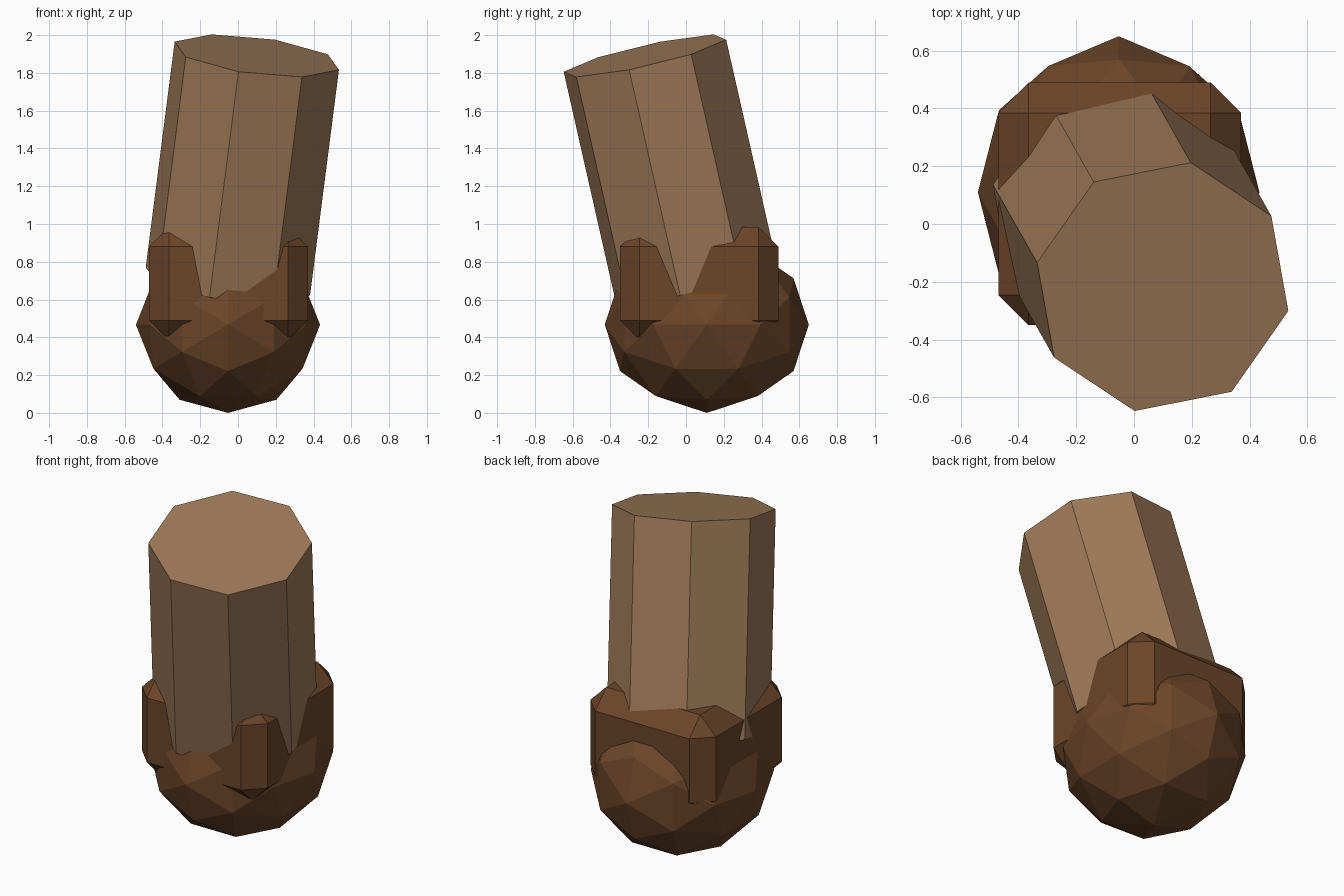
import bpy, bmesh, math
from mathutils import Vector

if "Cube" in bpy.data.objects:
    bpy.data.objects.remove(bpy.data.objects["Cube"])

def material(name, rgb):
    m = bpy.data.materials.new(name)
    m.diffuse_color = (*rgb, 1)
    m.use_nodes = True
    m.node_tree.nodes["Principled BSDF"].inputs["Base Color"].default_value = m.diffuse_color
    return m

light = material("light_wood", (0.35, 0.195, 0.10))
dark = material("dark_wood", (0.147, 0.06, 0.022))

def add(name, bm, mat, loc=(0, 0, 0), scale=(1, 1, 1)):
    bmesh.ops.scale(bm, verts=bm.verts, vec=scale)
    bmesh.ops.translate(bm, verts=bm.verts, vec=loc)
    bmesh.ops.recalc_face_normals(bm, faces=bm.faces)
    mesh = bpy.data.meshes.new(name)
    bm.to_mesh(mesh)
    bm.free()
    ob = bpy.data.objects.new(name, mesh)
    bpy.context.collection.objects.link(ob)
    mesh.materials.append(mat)
    return ob

# Faceted ball: icosahedron on its two-fold axes, split once
phi = (1 + math.sqrt(5)) / 2
ico = []
for a in (-1, 1):
    for b in (-phi, phi):
        ico += [Vector((b, a, 0)), Vector((0, b, a)), Vector((a, 0, b))]
points = ico + [p + q for i, p in enumerate(ico) for q in ico[:i]
                if (p - q).length < 2.1]
bm = bmesh.new()
for p in points:
    bm.verts.new(p.normalized())
bmesh.ops.convex_hull(bm, input=bm.verts)
add("ball_base", bm, dark, (-0.053, 0.11, 0.467), (0.4875, 0.54, 0.467))

# Chamfered block around the joint
bm = bmesh.new()
bmesh.ops.create_cube(bm, size=1)
block = add("collar_block", bm, dark, (-0.05, 0.07, 0.685), (0.84, 0.84, 0.60))
bev = block.modifiers.new("chamfer", 'BEVEL')
bev.width = 0.105
bev.segments = 1
bev.limit_method = 'NONE'

# Leaning eight-sided post
axis = Vector((0.124, -0.219, 0.968)).normalized()
u = Vector((0.0975, 0.4325, 0.085))
u = (u - axis * u.dot(axis)).normalized()
w = axis.cross(u)
top = Vector((0.0995, -0.2175, 1.891))
bm = bmesh.new()
rings = []
for c in (top - axis * 1.235, top):
    rings.append([bm.verts.new(c + 0.449 * (u * math.cos(t) + w * math.sin(t)))
                  for t in (k * math.pi / 4 for k in range(8))])
for ring in rings:
    bm.faces.new(ring)
for i in range(8):
    j = (i + 1) % 8
    bm.faces.new((rings[0][i], rings[0][j], rings[1][j], rings[1][i]))
add("post", bm, light)
